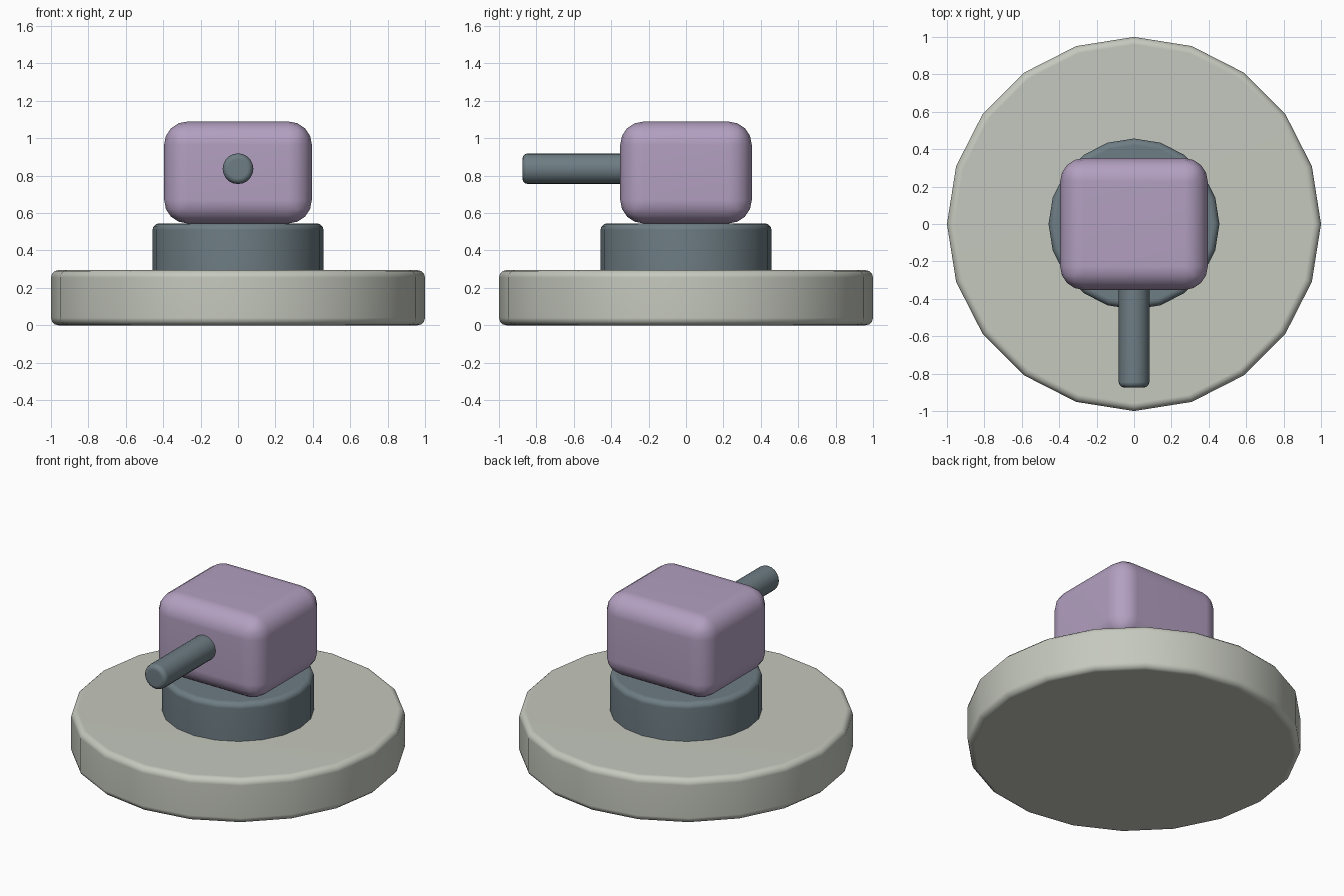
import bpy
import math

cube = bpy.data.objects.get("Cube")
if cube:
    bpy.data.objects.remove(cube, do_unlink=True)


def make_material(name, rgb):
    mat = bpy.data.materials.new(name)
    mat.use_nodes = True
    mat.diffuse_color = (*rgb, 1)
    mat.node_tree.nodes["Principled BSDF"].inputs["Base Color"].default_value = (*rgb, 1)
    return mat


def finish(name, mat, bevel, segments):
    """Name the new part, round its rims and smooth it with flat main faces."""
    obj = bpy.context.object
    obj.name = obj.data.name = name
    obj.data.materials.append(mat)
    bpy.ops.object.transform_apply(location=False, rotation=True, scale=True)
    mod = obj.modifiers.new("rounded_edges", 'BEVEL')
    mod.width = bevel
    mod.segments = segments
    mod.limit_method = 'ANGLE'
    mod.angle_limit = math.radians(40)
    bpy.ops.object.modifier_apply(modifier=mod.name)
    bpy.ops.object.shade_smooth_by_angle(angle=math.radians(40))
    normals = obj.modifiers.new("flat_faces", 'WEIGHTED_NORMAL')
    normals.keep_sharp = True
    return obj


def disc(name, mat, radius, bottom, top, bevel):
    bpy.ops.mesh.primitive_cylinder_add(vertices=20, radius=radius, depth=top - bottom,
                                        location=(0, 0, (bottom + top) / 2))
    return finish(name, mat, bevel, 3)


stone = make_material("pale_stone", (0.56, 0.58, 0.515))
steel = make_material("slate_steel", (0.155, 0.205, 0.23))
mauve = make_material("dusty_mauve", (0.45, 0.35, 0.53))

# Round base and the swivel collar set into it
disc("base", stone, 1.0, 0.0, 0.295, 0.04)
disc("collar", steel, 0.457, 0.22, 0.545, 0.035)

# Rounded turret head
bpy.ops.mesh.primitive_cube_add(size=1, location=(0, 0, 0.817))
bpy.context.object.scale = (0.79, 0.704, 0.545)
finish("head", mauve, 0.125, 4)

# Barrel pointing forward from the head
front, back = -0.875, -0.2
bpy.ops.mesh.primitive_cylinder_add(vertices=20, radius=0.082, depth=back - front,
                                    location=(0, (front + back) / 2, 0.837),
                                    rotation=(math.pi / 2, 0, 0))
finish("barrel", steel, 0.03, 3)
